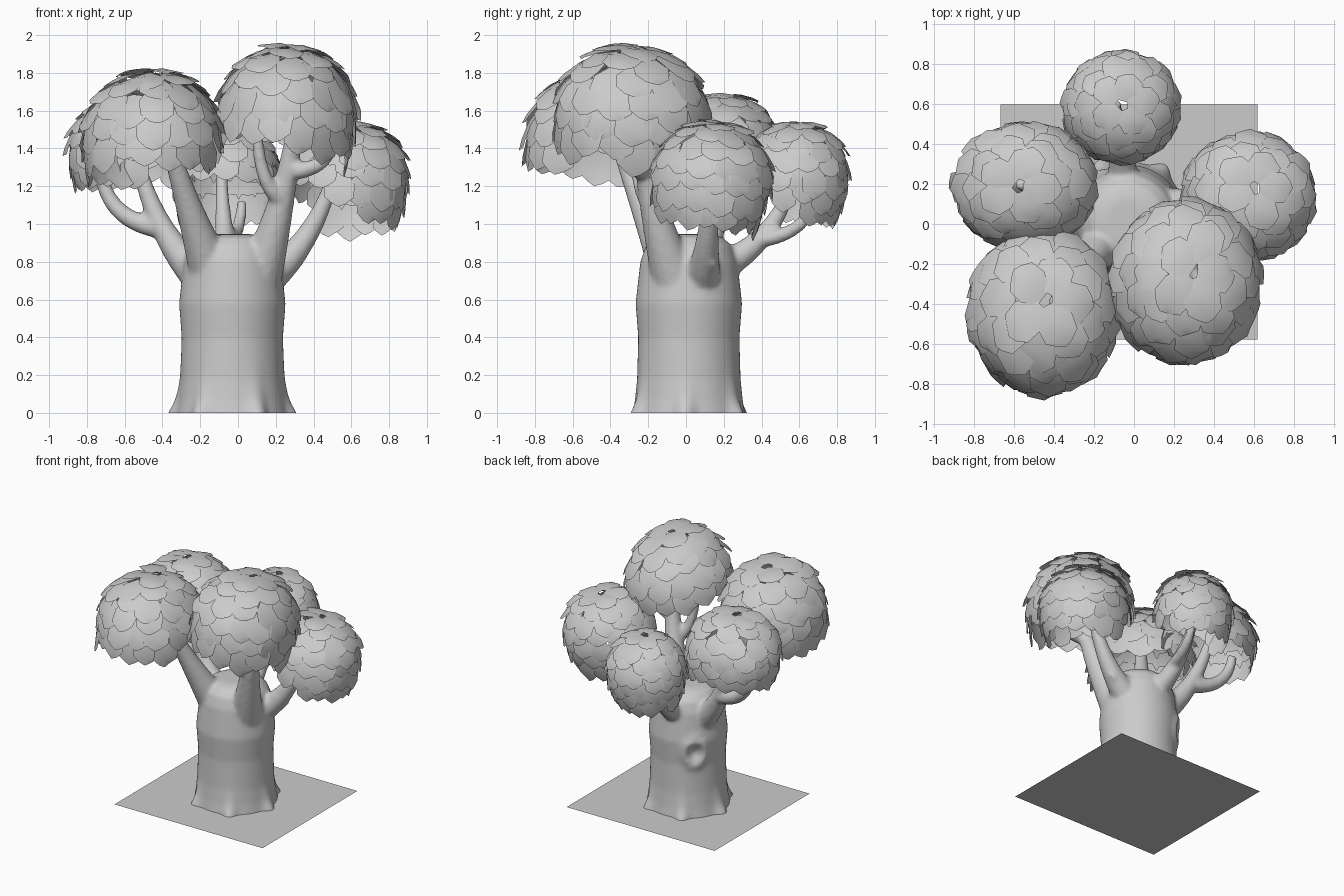
import bpy, bmesh, math, random
from mathutils import Vector, Matrix

if "Cube" in bpy.data.objects:
    bpy.data.objects.remove(bpy.data.objects["Cube"])
random.seed(4)


def add_object(name, bm):
    mesh = bpy.data.meshes.new(name)
    bm.to_mesh(mesh)
    bm.free()
    for p in mesh.polygons:
        p.use_smooth = True
    ob = bpy.data.objects.new(name, mesh)
    bpy.context.collection.objects.link(ob)
    return ob


def loft(bm, rings):
    """Closed skin through a list of point rings."""
    vs = [[bm.verts.new(p) for p in r] for r in rings]
    n = len(vs[0])
    for a, b in zip(vs, vs[1:]):
        for i in range(n):
            bm.faces.new((a[i], a[(i + 1) % n], b[(i + 1) % n], b[i]))
    bm.faces.new(vs[0][::-1])
    bm.faces.new(vs[-1])


def branch(bm, start, end, radius, bend, taper):
    """Tapered limb that leaves sideways and curves upward."""
    a, c = Vector(start), Vector(end)
    d = c - a
    elbow = a + Vector((d.x * bend, d.y * bend, d.z * (1 - bend)))
    ctrl = 2 * elbow - (a + c) / 2
    rings, n, steps = [], 14, 14
    for k in range(steps + 1):
        t = k / steps
        p = a * (1 - t) ** 2 + ctrl * 2 * t * (1 - t) + c * t * t
        w = ((ctrl - a) * (1 - t) + (c - ctrl) * t).normalized()
        u = w.cross(Vector((.3, 1, .1))).normalized()
        v = w.cross(u)
        r = radius * taper ** t
        rings.append([p + r * (u * math.cos(math.tau * i / n) + v * math.sin(math.tau * i / n))
                      for i in range(n)])
    loft(bm, rings)


# Ground sheet
bm = bmesh.new()
bmesh.ops.create_grid(bm, x_segments=1, y_segments=1, size=.5)
bmesh.ops.transform(bm, matrix=Matrix.Translation((-.025, .01, 0)) @ Matrix.Diagonal((1.29, 1.18, 1, 1)),
                    verts=bm.verts)
add_object("ground_sheet", bm)

# Trunk: height and radius, with root flares and a knot hole on the back left
profile = [(-.08, .31), (.07, .285), (.18, .274), (.4, .268), (.58, .282),
           (.8, .257), (.88, .23), (.93, .18), (.95, .1)]
bm = bmesh.new()
rings = []
for a, b in zip(profile, profile[1:]):
    for k in range(5):
        z, r = Vector(a).lerp(Vector(b), k / 5)
        ring = []
        for i in range(72):
            f = math.tau * i / 72
            flare = .05 * math.exp(-max(z, 0) / .08) * max(0, math.cos(6 * f + .4)) ** 2
            e = math.hypot((f - 2.36) * 3.7, (z - .5) / .095)
            knot = .022 * math.exp(-((e - 1) / .35) ** 2) - .03 * math.exp(-(e / .6) ** 2)
            s = r + flare + knot
            ring.append((s * math.cos(f) - .03, s * math.sin(f) + .015, z))
        rings.append(ring)
loft(bm, rings)

# Five main limbs, one under each canopy
for start, end, r, bend in (((.1, -.05, .7), (.33, -.28, 1.7), .135, .57),
                            ((-.12, -.05, .7), (-.4, -.4, 1.55), .135, .52),
                            ((-.12, .05, .66), (-.57, .2, 1.5), .12, .62),
                            ((.1, .08, .68), (.55, .14, 1.42), .11, .62),
                            ((-.04, .1, .75), (-.09, .6, 1.38), .1, .66)):
    branch(bm, start, end, r, bend, .26)
# Side forks
for start, end, r in (((.26, -.19, 1.12), (.1, -.27, 1.5), .05),
                      ((.3, -.24, 1.28), (.5, -.28, 1.43), .048),
                      ((-.41, .15, .98), (-.73, .22, 1.3), .058),
                      ((.18, .12, .79), (.33, .13, .775), .055),
                      ((-.06, .34, .91), (.02, .67, 1.12), .046)):
    branch(bm, start, end, r, .7, .6)
wood = add_object("trunk_and_branches", bm)

# Fuse into one smooth skin, then cut level with the ground
m = wood.modifiers.new("fuse", 'REMESH')
m.mode = 'VOXEL'
m.voxel_size = .014
m = wood.modifiers.new("soften", 'SMOOTH')
m.factor = .5
m.iterations = 7
dg = bpy.context.evaluated_depsgraph_get()
bm = bmesh.new()
bm.from_mesh(wood.evaluated_get(dg).to_mesh())
bmesh.ops.bisect_plane(bm, geom=bm.verts[:] + bm.edges[:] + bm.faces[:], plane_co=(0, 0, 0),
                       plane_no=(0, 0, 1), clear_inner=True)
bpy.data.objects.remove(wood)
add_object("trunk_and_branches", bm)


def dome_point(theta, phi, r):
    """Unit dome that hangs almost straight down below its equator."""
    over = theta - math.pi / 2
    if over > 0:
        rad, z = 1 - .3 * over * over, -over
    else:
        rad, z = math.sin(theta), math.cos(theta)
    return Vector((rad * math.cos(phi), rad * math.sin(phi), z)) * r


def canopy(name, centre, radii, lean, deep):
    """Umbrella of overlapping blunt leaves."""
    bm = bmesh.new()
    outward = math.atan2(centre[1], centre[0])
    tilt = Matrix.Rotation(math.hypot(*lean), 3, Vector((-lean[1], lean[0], 0)))
    for tier in range(7 if deep else 6):
        deg = 4 + 17 * tier
        count = round(4 + 13 * math.sin(math.radians(min(deg, 90))))
        for i in range(count):
            phi = math.tau * (i + .5 * (tier % 2) + random.uniform(-.15, .15)) / count
            if deg > 80 and math.cos(phi - outward) < (-.5 if deg < 100 else -.1):
                continue
            th = math.radians(deg + random.uniform(-4, 4))
            length = math.radians(random.uniform(29, 35))
            lift = random.uniform(.06, .13)
            side = Vector((-math.sin(phi), math.cos(phi), 0))
            twist = random.uniform(-.03, .03)
            grid = []
            for t, w in ((0, .12), (.4, .24), (.78, .225), (.95, .1)):
                row = []
                for s in (-1, 0, 1):
                    tt = t + (.05 if s == 0 and t > .9 else 0)
                    p = dome_point(th + tt * length, phi, .91 + lift * tt - .03 * s * s + twist * s * t)
                    p = tilt @ (p + side * s * w)
                    row.append(bm.verts.new([c + a * b for c, a, b in zip(centre, p, radii)]))
                grid.append(row)
            for a, b in zip(grid, grid[1:]):
                for k in (0, 1):
                    bm.faces.new((a[k], b[k], b[k + 1], a[k + 1]))
    add_object(name, bm)


# Five leaf canopies: centre, radii, lean of the crown, extra hanging tier
canopy("canopy_front_right", (.26, -.29, 1.57), (.385, .42, .41), (.15, .15), False)
canopy("canopy_front_left", (-.455, -.44, 1.44), (.39, .425, .41), (.02, .18), False)
canopy("canopy_left", (-.55, .19, 1.38), (.37, .325, .34), (-.12, .02), False)
canopy("canopy_right", (.575, .14, 1.24), (.345, .33, .33), (.06, .15), True)
canopy("canopy_back", (-.065, .585, 1.26), (.3, .29, .31), (.05, .1), True)
